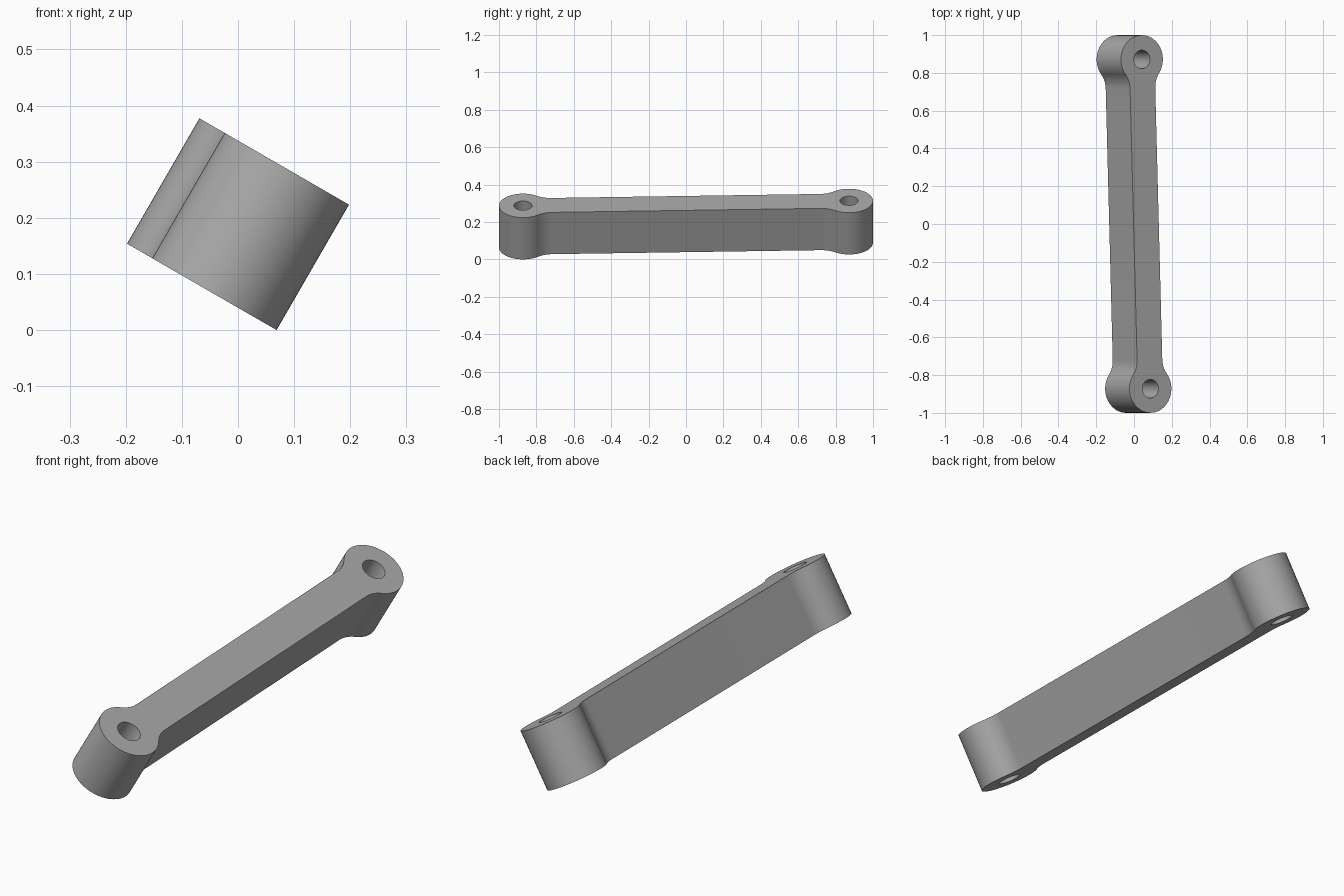
import bpy, bmesh
from math import sin, cos, pi, atan2, sqrt, radians
from mathutils import Matrix, Vector

if "Cube" in bpy.data.objects:
    bpy.data.objects.remove(bpy.data.objects["Cube"], do_unlink=True)

REACH = 0.872      # centre to each eye
HEAD = 0.128       # eye outer radius
HOLE = 0.049       # pin hole radius
HALF_WIDTH = 0.077
FILLET = 0.128
THICK = 0.258

grey = bpy.data.materials.new("plain grey")
grey.use_nodes = True
colour = (0.4, 0.4, 0.4, 1)
grey.diffuse_color = colour
grey.node_tree.nodes["Principled BSDF"].inputs["Base Color"].default_value = colour


def arc(cx, cy, r, start, end, steps):
    return [Vector((cx + r * cos(start + (end - start) * i / steps),
                    cy + r * sin(start + (end - start) * i / steps), 0))
            for i in range(steps + 1)]


# Half outline: neck fillet, round head, mirrored neck fillet
drop = sqrt((HEAD + FILLET) ** 2 - (HALF_WIDTH + FILLET) ** 2)
phi = atan2(-drop, HALF_WIDTH + FILLET)
neck = arc(HALF_WIDTH + FILLET, REACH - drop, FILLET, pi, pi + phi, 14)
head = arc(0, REACH, HEAD, phi, pi - phi, 56)
other_neck = [Vector((-p.x, p.y, 0)) for p in reversed(neck)]
half = neck[:-1] + head + other_neck[1:]
outline = half + [-p for p in half]
holes = [arc(0, s * REACH, HOLE, 0, 2 * pi, 40)[:-1] for s in (1, -1)]

# Fill the flat profile around the holes, then extrude it
bm = bmesh.new()
for loop in [outline] + holes:
    verts = [bm.verts.new(p) for p in loop]
    for a, b in zip(verts, verts[1:] + verts[:1]):
        bm.edges.new((a, b))
bmesh.ops.triangle_fill(bm, use_beauty=True, use_dissolve=False, edges=bm.edges[:])
solid = bmesh.ops.extrude_face_region(bm, geom=bm.faces[:], use_keep_orig=True)
top = [g for g in solid["geom"] if isinstance(g, bmesh.types.BMVert)]
bmesh.ops.translate(bm, verts=top, vec=(0, 0, THICK))
bmesh.ops.translate(bm, verts=bm.verts, vec=(0, 0, -THICK / 2))
bmesh.ops.recalc_face_normals(bm, faces=bm.faces)

# Tilt the link sideways and rest it on the ground
tilt = Matrix.Rotation(radians(30), 4, "Y") @ Matrix.Rotation(radians(1.71), 4, "Z")
bmesh.ops.transform(bm, matrix=tilt, verts=bm.verts)
low = min(v.co.z for v in bm.verts)
bmesh.ops.translate(bm, verts=bm.verts, vec=(0, 0, -low))

mesh = bpy.data.meshes.new("link_arm")
bm.to_mesh(mesh)
bm.free()
mesh.materials.append(grey)
link = bpy.data.objects.new("link_arm", mesh)
bpy.context.collection.objects.link(link)
bpy.ops.object.select_all(action="DESELECT")
link.select_set(True)
bpy.context.view_layer.objects.active = link
bpy.ops.object.shade_smooth_by_angle(angle=radians(30))
